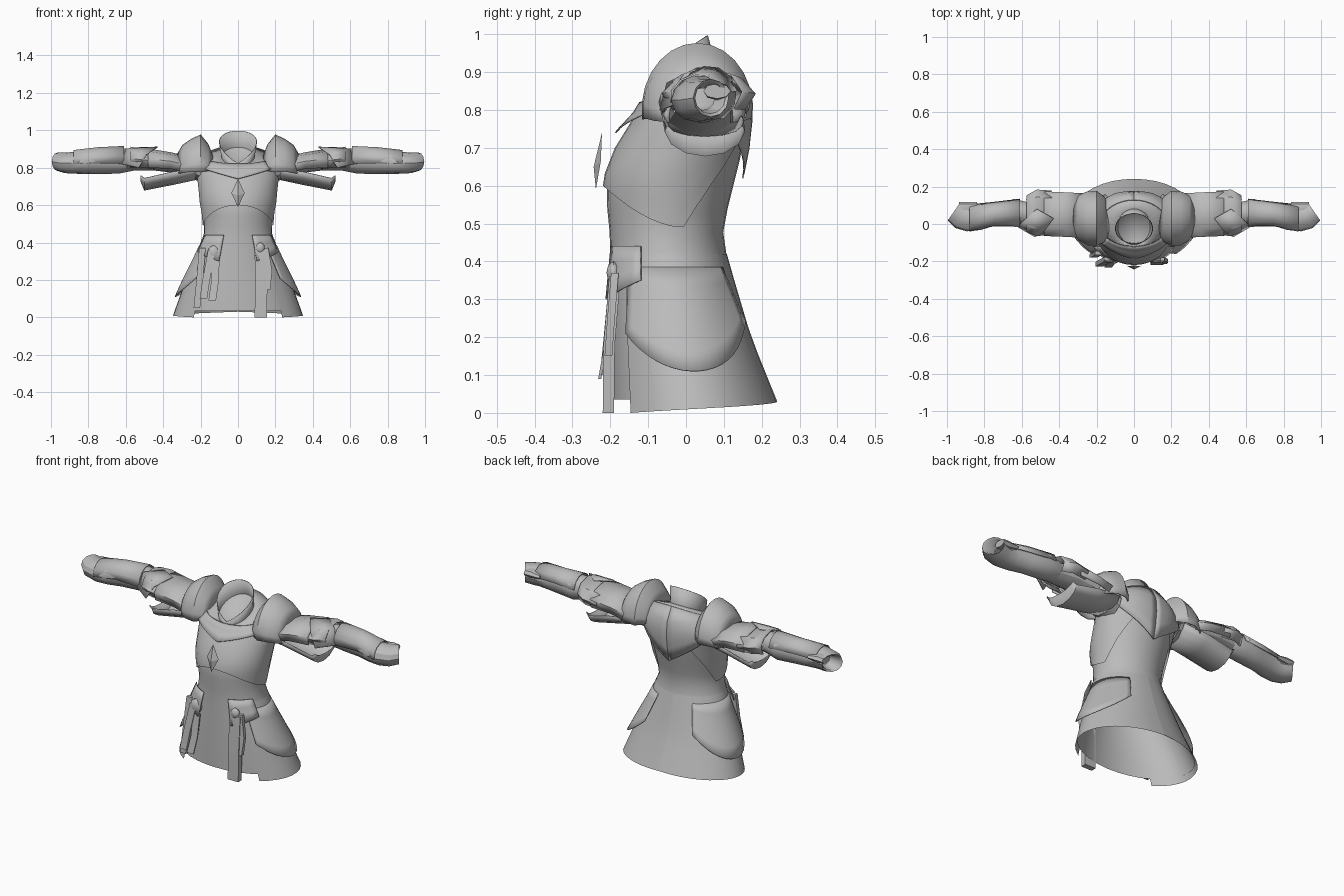
import bpy, bmesh, math
from math import sin, cos, pi, radians
from mathutils import Vector

cube = bpy.data.objects.get("Cube")
if cube:
    bpy.data.objects.remove(cube)

GREY = bpy.data.materials.new("plain grey")
GREY.use_nodes = True
GREY.diffuse_color = (0.5, 0.5, 0.5, 1)
GREY.node_tree.nodes["Principled BSDF"].inputs["Base Color"].default_value = (0.5, 0.5, 0.5, 1)


def finish(name, bm, thick=0.0, angle=32):
    bmesh.ops.remove_doubles(bm, verts=bm.verts, dist=1e-5)
    bmesh.ops.recalc_face_normals(bm, faces=bm.faces)
    mesh = bpy.data.meshes.new(name)
    bm.to_mesh(mesh)
    bm.free()
    ob = bpy.data.objects.new(name, mesh)
    bpy.context.collection.objects.link(ob)
    mesh.materials.append(GREY)
    bpy.ops.object.select_all(action='DESELECT')
    ob.select_set(True)
    bpy.context.view_layer.objects.active = ob
    bpy.ops.object.shade_smooth_by_angle(angle=radians(angle))
    if thick:
        mod = ob.modifiers.new("thickness", 'SOLIDIFY')
        mod.thickness = thick
        mod.offset = 0


def loft(name, rows, thick=0.0, caps=False, side=1):
    """Skin a list of point rows; side -1 mirrors the part."""
    bm = bmesh.new()
    grid = [[bm.verts.new((p[0] * side, p[1], p[2])) for p in row] for row in rows]
    for a, b in zip(grid, grid[1:]):
        for i in range(len(a) - 1):
            bm.faces.new((a[i], a[i + 1], b[i + 1], b[i]))
    if caps:
        bm.faces.new(grid[0][:-1])
        bm.faces.new(grid[-1][:-1])
    finish(name, bm, thick)


def both(name, rows, **kw):
    for label, s in (("left", 1), ("right", -1)):
        loft(label + "_" + name, rows, side=s, **kw)


# Body profile: height, half width, front y, back y
PROFILE = [(0, .345, -.20, .245), (.03, .335, -.20, .235), (.2, .275, -.2, .168),
           (.35, .215, -.2, .125), (.46, .178, -.2, .095), (.54, .182, -.208, .11),
           (.62, .198, -.21, .13), (.7, .205, -.18, .15), (.8, .22, -.12, .165),
           (.87, .17, -.105, .155), (.94, .11, -.07, .11)]


def surf(t, z, off=0.0):
    """Point on the body at angle t (0 = front, positive = left) and height z."""
    z = max(0, min(z, .94))
    for a, b in zip(PROFILE, PROFILE[1:]):
        if z <= b[0]:
            k = (z - a[0]) / (b[0] - a[0])
            rx, yf, yb = (a[i] + (b[i] - a[i]) * k for i in (1, 2, 3))
            break
    return Vector(((rx + off) * sin(t), (yf + yb) / 2 - ((yb - yf) / 2 + off) * cos(t), z))


def patch(t0, t1, low, high, off0, off1, n=16, m=6):
    """Rows of a plate lying on the body between two edge curves."""
    rows = []
    for j in range(m + 1):
        k = j / m
        ts = [t0 + (t1 - t0) * i / n for i in range(n + 1)]
        rows.append([surf(t, low(t) + (high(t) - low(t)) * k, off0 + (off1 - off0) * k) for t in ts])
    return rows


def arc(x, cy, cz, ry, rz, a0=0, a1=360, n=12):
    """Cross-section of an arm part, angle 90 = up."""
    angles = [radians(a0 + (a1 - a0) * i / n) for i in range(n + 1)]
    return [(x, cy + ry * cos(a), cz + rz * sin(a)) for a in angles]


def slanted(row, cy, slope):
    """Shear a cross-section so that its front lies further out."""
    return [(x - slope * (y - cy), y, z) for x, y, z in row]


def backness(t):
    return (1 - cos(t)) / 2


def neckline(t):
    return .82 + .10 * backness(t)


# Tunic: body sheet, with overlapping skirt panels below the waist
loft("tunic_body", patch(-pi, pi, lambda t: .035, neckline, 0, 0, 32, 14))
hem = lambda t: .03 * (t - .74) / 2.4
both("skirt_panel", patch(.74, pi, hem, lambda t: .42, .006, .002, 14, 6))

# Breastplate with an arched lower edge, lowest under the arms
bust = lambda t: .60 - .11 * sin(min(abs(t), 1.85) * pi / 3.7) ** 2 + .3 * max(0, abs(t) - 1.85)
loft("breastplate", patch(-2.6, 2.6, bust, lambda t: neckline(t) - .02, .01, .006, 28, 6))

# Shoulder mantle, hanging to a point at the back, with a raised bib in front
mantle_edge = lambda t: .74 + .06 * min(1, abs(t) / .9) - .18 * max(0, (abs(t) - 1.9) / 1.24)
both("mantle", patch(.7, pi, mantle_edge, neckline, .02, .006, 16, 4), thick=.004)
loft("mantle_bib", patch(-.8, .8, mantle_edge, neckline, .03, .006, 12, 3), thick=.004)

# Flared collar, open in a V at the front, with a sunken lining inside
ts = [-pi + 2 * pi * i / 28 for i in range(29)]
base = [(.088 * sin(t), -.015 - .095 * cos(t), .81 + .10 * backness(t)) for t in ts]
loft("collar", [
    [surf(t, neckline(t), .004) for t in ts], base,
    [(.1 * sin(t), -.024 - .08 * cos(t), .825 + .172 * backness(t) ** .6) for t in ts]], thick=.004)
loft("neck_lining", [base, [(0, -.01, .80)] * len(ts)])

# Chest gem: a thin faceted diamond
bm = bmesh.new()
rim = [bm.verts.new(p) for p in ((0, -.222, .74), (.036, -.225, .665), (0, -.238, .59), (-.036, -.225, .665))]
tip = bm.verts.new((0, -.244, .65))
for i in range(4):
    bm.faces.new((rim[i], rim[(i + 1) % 4], tip))
bm.faces.new(rim)
finish("chest_gem", bm, angle=10)

# Rounded hip plates reaching round to the back, with a flap in front
hip_low = lambda t: .11 + .12 * (abs(t - 1.66) / .9) ** 2
both("hip_plate", patch(.84, 2.6, hip_low, lambda t: .385, .03, .003, 18, 5), thick=.004)
both("hip_flap", patch(.4, 1.12, lambda t: .30 + .07 * (t - .4), lambda t: .44, .026, .01, 5, 3), thick=.005)

# Rounded shoulder caps
both("shoulder_cap", [arc(x, cy, cz, ry, rz, -8, 188, 14) for x, cy, cz, ry, rz in (
    (.135, .02, .80, .085, .06), (.16, .025, .80, .12, .125), (.2, .03, .80, .145, .175),
    (.25, .03, .80, .142, .152), (.295, .035, .79, .12, .13), (.325, .04, .78, .085, .09))], thick=.005)

# Sleeve under the plates
both("upper_sleeve", [arc(*s) for s in (
    (.19, .03, .79, .10, .07), (.32, .045, .82, .085, .05),
    (.45, .055, .835, .075, .05), (.6, .05, .84, .06, .055))])

# Upper arm plates: faceted cover above and gutter below
both("upper_arm_plate", [arc(x, cy, cz, ry, rz, -25, 205, 6) for x, cy, cz, ry, rz in (
    (.27, .045, .80, .12, .06), (.36, .05, .82, .12, .06), (.48, .055, .83, .12, .07))], thick=.005)
both("under_arm_plate", [arc(x, cy, cz, ry, rz, 185, 355, 6) for x, cy, cz, ry, rz in (
    (.21, .04, .80, .10, .06), (.35, .045, .785, .105, .075), (.50, .05, .75, .105, .07),
    (.52, .05, .76, .10, .03))], thick=.005)

# Elbow guard with a raised outer point
both("elbow_guard", [arc(x, cy, cz, ry, rz, -40, 220, 6) for x, cy, cz, ry, rz in (
    (.44, .06, .83, .116, .055), (.52, .06, .84, .122, .06), (.575, .055, .845, .095, .065))], thick=.005)
both("elbow_flap", [[(.43, .03, .91), (.49, -.05, .87), (.53, -.068, .80)],
                    [(.52, .08, .908), (.6, .01, .90), (.62, -.015, .82)]], thick=.005)

# Forearm, bowed forward, ending in a slanted hollow cuff
both("forearm", [arc(*s) for s in (
    (.56, .055, .84, .06, .056), (.64, .065, .838, .068, .07), (.74, .052, .835, .06, .068),
    (.82, .036, .83, .068, .063))] + [slanted(arc(x, cy, cz, ry, rz), cy, slope) for x, cy, cz, ry, rz, slope in (
        (.88, .03, .826, .069, .058, .2), (.925, .042, .826, .063, .055, .5),
        (.963, .066, .832, .047, .05, .7), (.955, .064, .832, .04, .042, .7), (.90, .045, .83, .03, .03, .4))])
both("forearm_plate", [arc(x, cy, cz, ry, rz, 10, 190, 6) for x, cy, cz, ry, rz in (
    (.61, .06, .835, .074, .08), (.75, .053, .835, .064, .073), (.88, .032, .83, .072, .063))], thick=.005)
both("cuff_tab", [arc(x, .082, .85, .036, r, 0, 360, 8) for x, r in ((.84, .012), (.9, .024), (.935, .02))], caps=True)


def strap(name, path, width, depth=.008):
    """Flat bar following a path of centre points."""
    corners = [(-1, -1), (1, -1), (1, 1), (-1, 1), (-1, -1)]
    loft(name, [[(x + width / 2 * a, y + depth / 2 * b, z) for a, b in corners]
                for x, y, z in path], caps=True)


def knob(name, centre, size):
    bm = bmesh.new()
    bmesh.ops.create_icosphere(bm, subdivisions=2, radius=1)
    bmesh.ops.scale(bm, vec=size, verts=bm.verts)
    bmesh.ops.translate(bm, vec=centre, verts=bm.verts)
    finish(name, bm)


# Belt hangings on the left: knot and two long straps
knob("left_belt_knot", (.118, -.192, .37), (.026, .018, .03))
strap("left_long_strap", [(.122, -.188, .36), (.124, -.203, .18), (.122, -.205, 0)], .066, .03)
strap("left_short_strap", [(.145, -.188, .37), (.165, -.198, .25), (.155, -.205, .15)], .035, .02)

# Belt hangings on the right: sheath and slanted straps
knob("right_belt_knot", (-.13, -.188, .345), (.035, .02, .04))
strap("right_sheath", [(-.14, -.19, .36), (-.17, -.205, .2), (-.185, -.215, .1)], .04, .025)
strap("right_front_strap", [(-.118, -.198, .31), (-.125, -.212, .18), (-.138, -.228, .09)], .04)
strap("right_back_strap", [(-.19, -.155, .37), (-.205, -.165, .2), (-.22, -.17, .05)], .035, .02)
